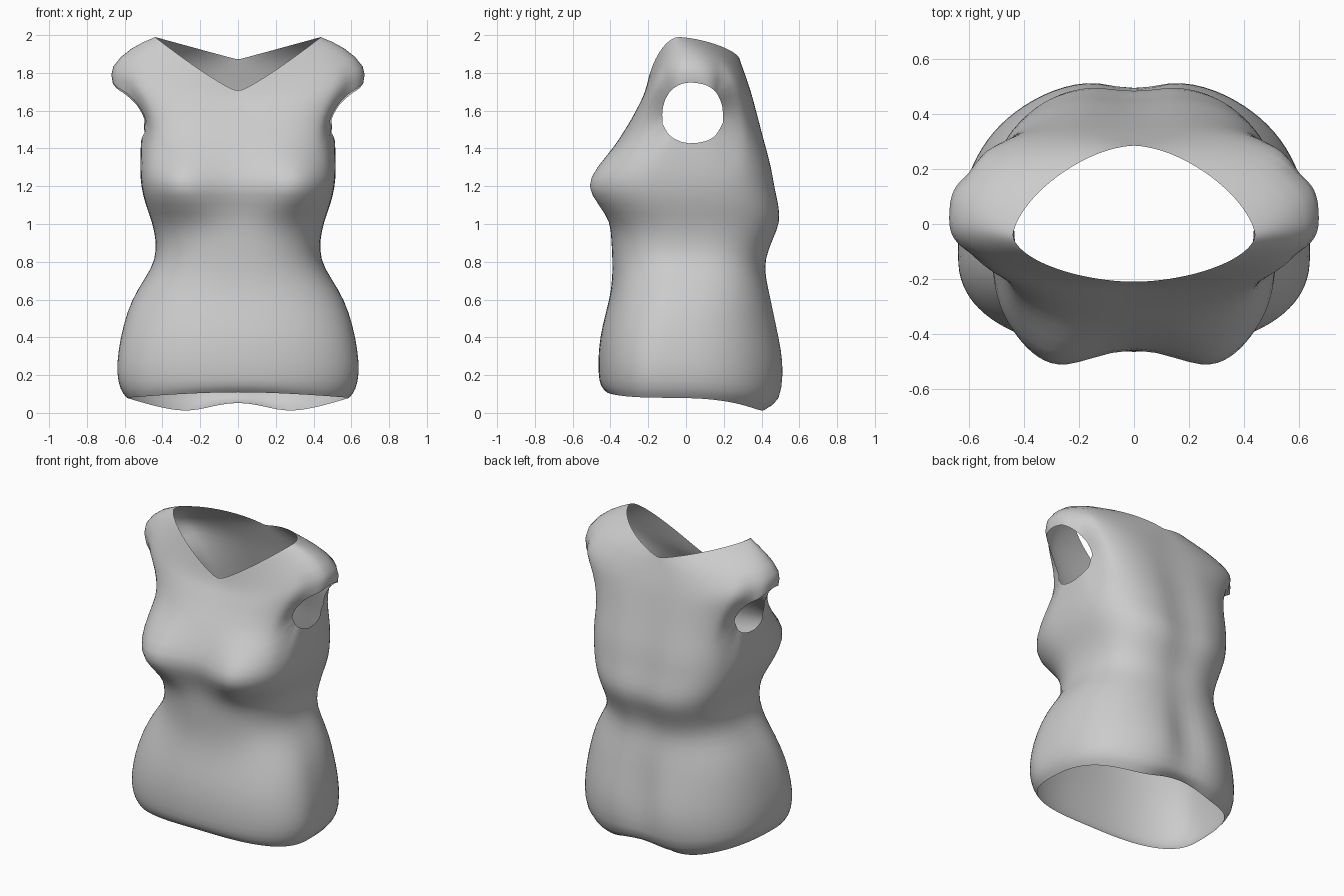
import bpy
import bmesh
import math

default_cube = bpy.data.objects.get("Cube")
if default_cube:
    bpy.data.objects.remove(default_cube, do_unlink=True)

COLUMNS = 48
FIELDS = ("z_front", "z_side", "z_back", "width", "y_front", "y_side", "y_back",
          "power_front", "power_back")


def ring(*values):
    return dict(zip(FIELDS, values))


def level(z, width, y_front, y_side, y_back, power_front=2.3, power_back=2.5):
    """A horizontal ring of the body."""
    return ring(z, z, z, width, y_front, y_side, y_back, power_front, power_back)


# Rings from the hem up to the neckline
rings = [
    ring(.11, .08, -.03, .59, -.42, -.1, .43, 2.5, 2.6),
    ring(.14, .12, .04, .625, -.455, -.11, .5, 2.3, 2.6),
    level(.21, .645, -.465, -.12, .515),
    level(.33, .635, -.465, -.11, .505),
    level(.46, .61, -.445, -.09, .48),
    level(.6, .565, -.405, -.05, .455),
    level(.71, .495, -.39, -.01, .43),
    level(.81, .435, -.39, .02, .425, 2.5, 2.6),
    level(.92, .435, -.395, .03, .47, 2.5, 2.8),
    level(1.01, .455, -.4, .02, .51, 2.6, 2.9),
    level(1.1, .49, -.415, .01, .5, 3.2, 3),
    level(1.2, .515, -.44, 0, .475, 3.8, 3),
    level(1.3, .52, -.42, 0, .46, 3.6, 3.1),
    level(1.42, .515, -.37, .01, .425, 3, 3.2),
    ring(1.48, 1.52, 1.53, .53, -.335, .03, .395, 2.7, 3.2),
    ring(1.54, 1.65, 1.62, .58, -.295, .03, .37, 2.5, 3.1),
    ring(1.6, 1.755, 1.69, .665, -.26, .02, .35, 2.3, 2.9),
    ring(1.64, 1.83, 1.75, .685, -.235, .01, .33, 2.2, 2.5),
    ring(1.67, 1.94, 1.81, .565, -.22, 0, .31, 2, 1.9),
    ring(1.7, 1.99, 1.87, .44, -.21, -.04, .29, 1.8, 1.55),
]
ARMHOLE_BASE = 13


def bump(value, centre, spread):
    return math.exp(-((value - centre) / spread) ** 2)


def surface_point(r, angle):
    """Point on a ring; angle zero is the left side, a quarter turn the back."""
    c, s = math.cos(angle), math.sin(angle)
    end = "back" if s > 0 else "front"
    power = 2 / r["power_" + end]
    x = math.copysign(abs(c) ** power, c) * r["width"]
    y = r["y_side"] + (r["y_" + end] - r["y_side"]) * abs(s) ** power
    weight = abs(c) ** 1.3
    z = r["z_" + end] * (1 - weight) + r["z_side"] * weight
    if end == "front":
        # Bust fullness
        y -= .112 * bump(abs(x), .3, .19) * bump(z, 1.2, .15) * abs(s) ** .6
    else:
        # Spine hollow, seat cleft and a small lift in the middle of the hem
        y -= .03 * bump(x, 0, .09) * bump(z, 1.2, .5)
        y -= .045 * bump(x, 0, .05) * bump(z, .33, .23)
        y += .015 * bump(abs(x), .22, .16) * bump(z, .25, .3)
        z += .09 * bump(x, 0, .2) * bump(z, -.03, .06)
    return x, y, z


# Shirt surface, leaving out the faces of both armholes
bm = bmesh.new()
grid = [[bm.verts.new(surface_point(r, math.tau * i / COLUMNS)) for i in range(COLUMNS)]
        for r in rings]
hole_columns = {ARMHOLE_BASE: 3, ARMHOLE_BASE + 1: 4, ARMHOLE_BASE + 2: 4}
for row in range(len(rings) - 1):
    reach = hole_columns.get(row, 0)
    for i in range(COLUMNS):
        offset = (i + .5) % (COLUMNS / 2)
        from_side = min(offset, COLUMNS / 2 - offset)
        if from_side < reach:
            continue
        j = (i + 1) % COLUMNS
        bm.faces.new((grid[row][i], grid[row][j], grid[row + 1][j], grid[row + 1][i]))
bmesh.ops.delete(bm, geom=[v for v in bm.verts if not v.link_faces], context='VERTS')

# Round off the armhole edges
HOLE_Y, HOLE_Z, HOLE_RADIUS = .035, 1.585, .168
hole_rows = [v for row in grid[ARMHOLE_BASE:ARMHOLE_BASE + 4] for v in row if v.is_valid]
for vert in hole_rows:
    if vert.is_boundary:
        dy, dz = vert.co.y - HOLE_Y, vert.co.z - HOLE_Z
        scale = HOLE_RADIUS / math.hypot(dy, dz)
        vert.co.y = HOLE_Y + dy * scale
        vert.co.z = HOLE_Z + dz * scale

mesh = bpy.data.meshes.new("shirt")
bm.to_mesh(mesh)
bm.free()
shirt = bpy.data.objects.new("shirt", mesh)
bpy.context.collection.objects.link(shirt)

# Plain grey cloth
cloth = bpy.data.materials.new("grey cloth")
cloth.use_nodes = True
grey = (.6, .6, .6, 1)
cloth.diffuse_color = grey
cloth.node_tree.nodes["Principled BSDF"].inputs["Base Color"].default_value = grey
mesh.materials.append(cloth)

# Soft, smooth fabric
subdivision = shirt.modifiers.new("smooth cloth", 'SUBSURF')
subdivision.levels = subdivision.render_levels = 1
for polygon in mesh.polygons:
    polygon.use_smooth = True
